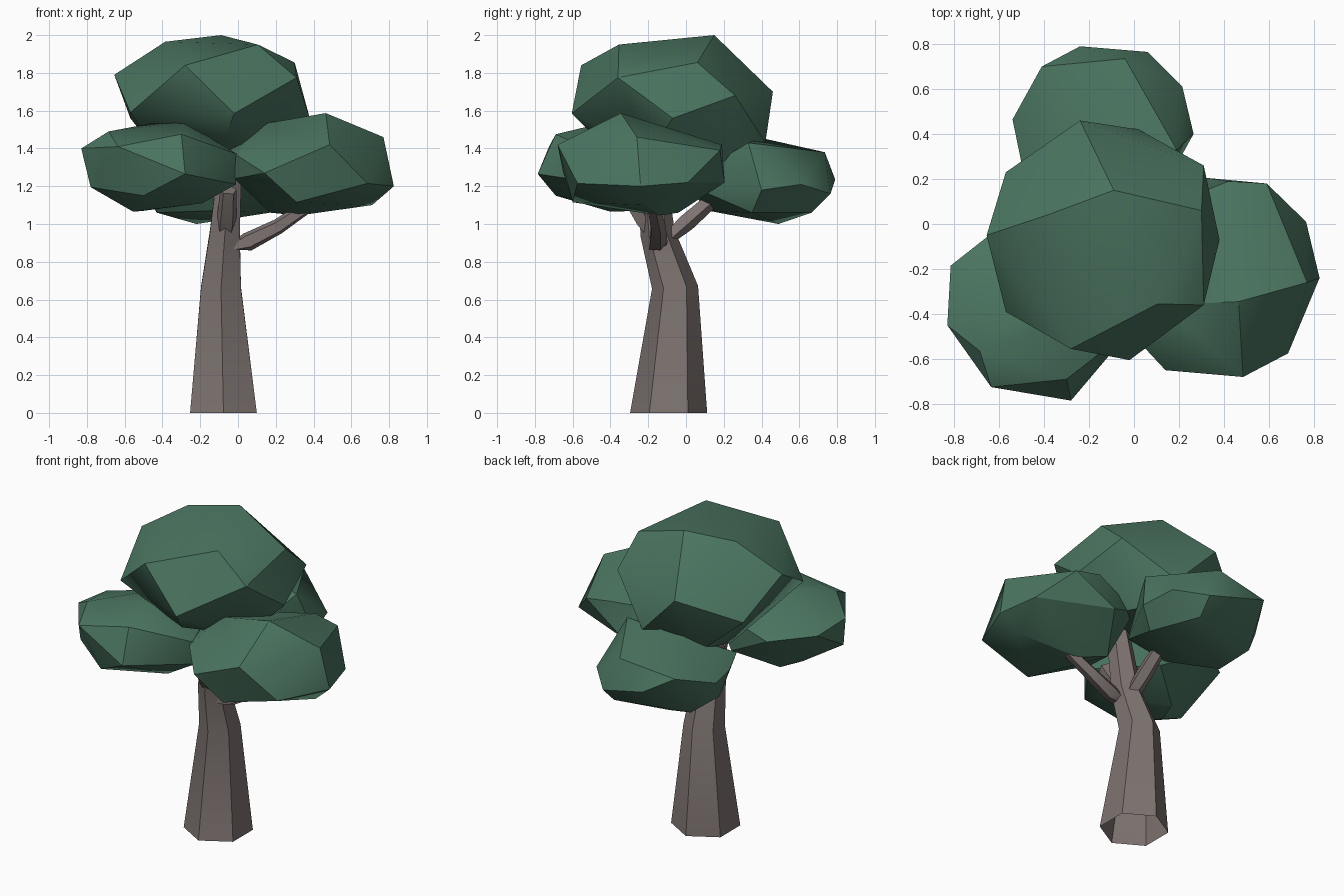
import bpy, bmesh, math
from mathutils import Vector

cube = bpy.data.objects.get("Cube")
if cube:
    bpy.data.objects.remove(cube, do_unlink=True)


def material(name, rgb):
    m = bpy.data.materials.new(name)
    m.use_nodes = True
    col = (*rgb, 1)
    m.diffuse_color = col
    bsdf = m.node_tree.nodes["Principled BSDF"]
    bsdf.inputs["Base Color"].default_value = col
    bsdf.inputs["Roughness"].default_value = 0.9
    return m


LEAF = material("leaf green", (0.069, 0.175, 0.116))
BARK = material("bark grey brown", (0.21, 0.175, 0.165))


def finish(name, bm, mat, angle):
    mesh = bpy.data.meshes.new(name)
    bm.to_mesh(mesh)
    bm.free()
    mesh.materials.append(mat)
    ob = bpy.data.objects.new(name, mesh)
    bpy.context.scene.collection.objects.link(ob)
    bpy.ops.object.select_all(action='DESELECT')
    ob.select_set(True)
    bpy.context.view_layer.objects.active = ob
    bpy.ops.object.shade_smooth_by_angle(angle=math.radians(angle))


def foliage(name, corners):
    """Faceted leaf clump: the convex shell around a few corner points."""
    bm = bmesh.new()
    for c in corners:
        bm.verts.new(c)
    bmesh.ops.convex_hull(bm, input=bm.verts)
    loose = [v for v in bm.verts if not v.link_faces]
    bmesh.ops.delete(bm, geom=loose, context='VERTS')
    bmesh.ops.recalc_face_normals(bm, faces=bm.faces)
    finish(name, bm, LEAF, 33)


def limb(name, rings, sides):
    """Tapered limb, open at its start, through rings of (centre, radius)."""
    bm = bmesh.new()
    pts = [Vector(c) for c, r in rings]
    up = Vector((0, 0, 1))
    loops = []
    for i, (c, r) in enumerate(rings):
        d = (pts[min(i + 1, len(pts) - 1)] - pts[max(i - 1, 0)]).normalized()
        q = up.rotation_difference(up if i == 0 else d)
        loop = []
        for k in range(sides):
            a = math.pi / 2 + 2 * math.pi * k / sides
            loop.append(bm.verts.new(pts[i] + q @ Vector((r * math.cos(a), r * math.sin(a), 0))))
        loops.append(loop)
    for lo, hi in zip(loops, loops[1:]):
        for k in range(sides):
            n = (k + 1) % sides
            bm.faces.new((lo[k], lo[n], hi[n], hi[k]))
    bm.faces.new(loops[-1])
    finish(name, bm, BARK, 33)


# Trunk and three side branches
limb("trunk", [((-0.077, -0.092, 0), 0.204), ((-0.09, -0.058, 0.665), 0.122),
               ((-0.07, -0.15, 0.95), 0.092), ((-0.04, -0.19, 1.35), 0.07)], 6)
limb("left_branch", [((-0.04, -0.16, 0.865), 0.045), ((0.05, -0.15, 0.905), 0.052),
                     ((0.21, -0.15, 0.985), 0.043), ((0.41, -0.18, 1.12), 0.034)], 5)
limb("back_branch", [((-0.07, -0.12, 0.9), 0.05), ((-0.075, 0.0, 1.01), 0.05),
                     ((-0.085, 0.16, 1.15), 0.042)], 5)
limb("front_branch", [((-0.07, -0.16, 0.93), 0.05), ((-0.06, -0.22, 1.02), 0.055),
                      ((-0.05, -0.32, 1.18), 0.045)], 5)

# Tall middle clump
foliage("top_foliage", [
    (-0.09, 0.15, 2.0), (-0.385, 0.04, 1.965), (0.105, -0.355, 1.95),
    (-0.655, -0.05, 1.79), (-0.28, -0.555, 1.84), (0.31, -0.36, 1.775),
    (0.30, 0.06, 1.855), (0.31, 0.26, 1.68), (-0.24, 0.46, 1.70),
    (0.02, 0.42, 1.43), (0.38, -0.07, 1.56), (-0.57, -0.39, 1.59),
    (-0.02, -0.605, 1.585), (-0.57, 0.23, 1.56), (-0.07, -0.47, 1.45),
    (0.2, -0.2, 1.37), (-0.3, -0.2, 1.36), (-0.4, 0.1, 1.34),
    (0.1, 0.25, 1.3), (-0.28, 0.25, 1.31)])

# Clump on the model's left
foliage("left_foliage", [
    (0.465, -0.345, 1.587), (0.13, -0.36, 1.53), (0.77, -0.26, 1.46),
    (0.59, 0.18, 1.39), (0.42, 0.19, 1.42), (0.765, 0.01, 1.22),
    (0.825, -0.24, 1.2), (0.685, -0.575, 1.215), (0.485, -0.68, 1.42),
    (0.14, -0.65, 1.27), (0.0, -0.5, 1.36), (-0.08, -0.3, 1.36),
    (-0.02, -0.43, 1.24), (0.32, 0.205, 1.22), (0.31, -0.6, 1.115),
    (0.71, -0.22, 1.1), (0.32, -0.14, 1.045), (0.17, -0.04, 1.06),
    (0.02, 0.03, 1.39)])

# Clump on the model's right
foliage("right_foliage", [
    (-0.38, -0.3, 1.547), (-0.285, -0.42, 1.54), (-0.685, -0.565, 1.49),
    (-0.83, -0.45, 1.4), (-0.815, -0.185, 1.38), (-0.635, -0.725, 1.41),
    (-0.3, -0.69, 1.475), (-0.28, -0.785, 1.265), (-0.005, -0.46, 1.37),
    (-0.01, -0.42, 1.21), (-0.78, -0.5, 1.195), (-0.5, -0.25, 1.07),
    (-0.555, -0.4, 1.065), (-0.19, -0.45, 1.11), (-0.5, -0.69, 1.15),
    (-0.58, 0.0, 1.35), (-0.27, -0.08, 1.18), (-0.12, -0.12, 1.4)])

# Low clump at the back
foliage("back_foliage", [
    (-0.15, 0.4, 1.455), (-0.04, 0.735, 1.38), (-0.24, 0.79, 1.235),
    (0.06, 0.765, 1.16), (0.215, 0.61, 1.21), (0.265, 0.4, 1.18),
    (0.19, 0.33, 1.43), (-0.41, 0.70, 1.33), (-0.54, 0.465, 1.25),
    (-0.5, 0.27, 1.25), (-0.42, 0.08, 1.27), (-0.43, 0.27, 1.06),
    (-0.42, 0.55, 1.06), (-0.22, 0.49, 1.0), (0.05, 0.665, 1.06),
    (0.17, 0.35, 1.06), (-0.14, 0.12, 1.07), (0.03, -0.02, 1.22)])
